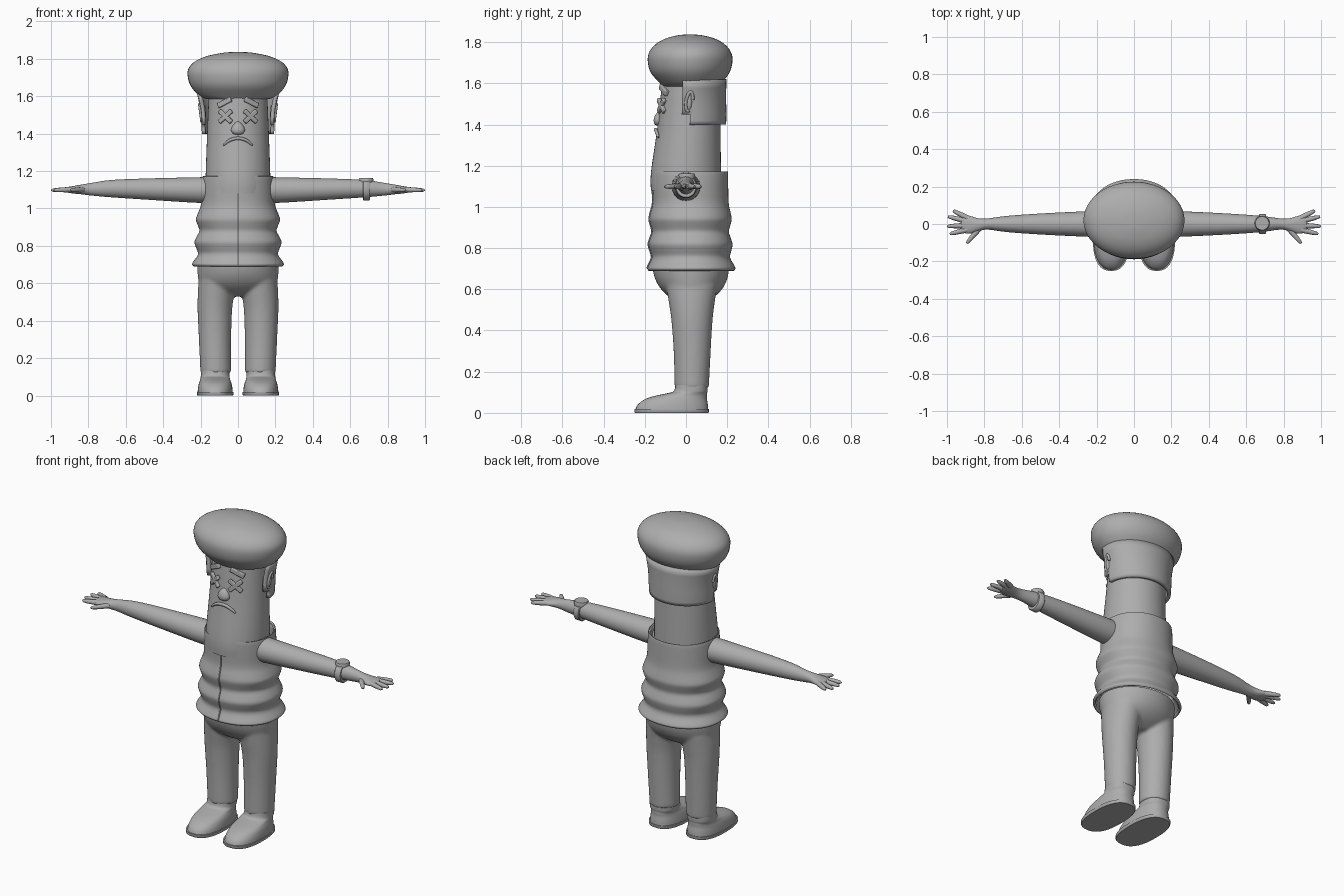
import bpy, bmesh, math
from mathutils import Vector

if "Cube" in bpy.data.objects:
    bpy.data.objects.remove(bpy.data.objects["Cube"])

grey = bpy.data.materials.new("plain grey")
grey.use_nodes = True
grey.diffuse_color = (0.42, 0.42, 0.42, 1)
grey.node_tree.nodes["Principled BSDF"].inputs["Base Color"].default_value = grey.diffuse_color


def finish(ob, name, angle=45):
    ob.name = name
    ob.data.materials.clear()
    ob.data.materials.append(grey)
    bpy.ops.object.select_all(action="DESELECT")
    bpy.context.view_layer.objects.active = ob
    ob.select_set(True)
    bpy.ops.object.shade_smooth_by_angle(angle=math.radians(angle))
    return ob


def resample(rows, steps):
    """Catmull-Rom interpolation through the given sections."""
    out = []
    rows = [Vector(r) for r in rows]
    for i in range(len(rows) - 1):
        p, q = rows[i], rows[i + 1]
        a = rows[i - 1] if i else p
        b = rows[i + 2] if i + 2 < len(rows) else q
        for k in range(steps):
            t = k / steps
            out.append(0.5 * (2 * p + (q - a) * t + (2 * a - 5 * p + 4 * q - b) * t ** 2
                              + (3 * p - a - 3 * q + b) * t ** 3))
    return out + [rows[-1]]


def add_loft(bm, rows, axis="z", steps=4, sides=48, power=2, caps=True):
    """Rows are (position, centre a, centre b, radius a, radius b)."""
    rings = []
    for t, a, b, ra, rb in resample(rows, steps):
        ring = []
        for k in range(sides):
            c, s = math.cos(math.tau * k / sides), math.sin(math.tau * k / sides)
            u = a + ra * math.copysign(abs(c) ** (2 / power), c)
            v = b + rb * math.copysign(abs(s) ** (2 / power), s)
            ring.append(bm.verts.new((u, v, t) if axis == "z" else (t, u, v)))
        rings.append(ring)
    for r, q in zip(rings, rings[1:]):
        for k in range(sides):
            n = (k + 1) % sides
            bm.faces.new((r[k], r[n], q[n], q[k]))
    if caps:
        bm.faces.new(rings[0])
        bm.faces.new(rings[-1])


def to_object(bm, name):
    bmesh.ops.recalc_face_normals(bm, faces=bm.faces)
    me = bpy.data.meshes.new(name)
    bm.to_mesh(me)
    bm.free()
    ob = bpy.data.objects.new(name, me)
    bpy.context.collection.objects.link(ob)
    return finish(ob, name)


def loft(name, rows, **kw):
    bm = bmesh.new()
    add_loft(bm, rows, **kw)
    return to_object(bm, name)


def tube(name, points, radius, taper=None):
    cu = bpy.data.curves.new(name, "CURVE")
    cu.dimensions, cu.bevel_depth, cu.bevel_resolution, cu.use_fill_caps = "3D", radius, 3, True
    sp = cu.splines.new("POLY")
    sp.points.add(len(points) - 1)
    for i, p in enumerate(points):
        sp.points[i].co = (*p, 1)
        sp.points[i].radius = taper[i] if taper else 1
    ob = bpy.data.objects.new(name, cu)
    bpy.context.collection.objects.link(ob)
    bpy.ops.object.select_all(action="DESELECT")
    bpy.context.view_layer.objects.active = ob
    ob.select_set(True)
    bpy.ops.object.convert(target="MESH")
    return finish(bpy.context.object, name, 60)


def ball(name, loc, scale):
    bpy.ops.mesh.primitive_uv_sphere_add(segments=24, ring_count=16, location=loc)
    bpy.context.object.scale = scale
    return finish(bpy.context.object, name)


def bar(name, loc, size, rot):
    bpy.ops.mesh.primitive_cube_add(size=1, location=loc, rotation=rot)
    ob = bpy.context.object
    ob.scale = size
    bpy.ops.object.transform_apply(location=False, rotation=False, scale=True)
    bev = ob.modifiers.new("soft edges", "BEVEL")
    bev.width, bev.segments = 0.005, 2
    return finish(ob, name, 60)


def face_y(x, z):
    """Front surface of the head."""
    k = (z - 1.17) / 0.43
    rx, ry, cy = 0.173 - 0.018 * k, 0.17 - 0.03 * k, 0.025 * k
    return cy - ry * math.sqrt(max(0, 1 - (x / rx) ** 2))


# Head and beret
loft("head", [(1.08, 0, 0, .173, .17), (1.17, 0, 0, .173, .17), (1.4, 0, .015, .165, .152),
              (1.64, 0, .026, .155, .14)])
loft("beret", [(1.585, 0, .025, .165, .14), (1.6, 0, .023, .205, .15), (1.65, 0, .02, .25, .19),
               (1.7, 0, .02, .268, .205), (1.745, 0, .02, .266, .201), (1.785, 0, .02, .232, .173),
               (1.815, 0, .02, .165, .125), (1.833, 0, .02, .075, .06), (1.837, 0, .02, .01, .01)])

# Hair around the back, with stepped sideburns
bm = bmesh.new()
add_loft(bm, [(1.4, 0, .018, .173, .157), (1.45, 0, .02, .176, .156), (1.53, 0, .022, .181, .153),
              (1.62, 0, .024, .2, .152)], steps=2, sides=80, caps=False)
doomed = []
for f in bm.faces:
    c = f.calc_center_median()
    if c.y < (0.02 if c.z < 1.45 else -0.012):
        doomed.append(f)
bmesh.ops.delete(bm, geom=doomed, context="FACES")
hair = to_object(bm, "hair")
shell = hair.modifiers.new("thickness", "SOLIDIFY")
shell.thickness = 0.02

# Face
nose = loft("nose", [(1.393, 0, -.13, .006, .005), (1.4, 0, -.133, .026, .018),
                     (1.418, 0, -.133, .037, .024), (1.44, 0, -.13, .03, .022),
                     (1.458, 0, -.125, .016, .014), (1.467, 0, -.122, .004, .004)], sides=24)
mouth = []
for i in range(17):
    u = i / 8 - 1
    x, z = 0.078 * u, 1.375 - 0.037 * abs(u) ** 2.2
    mouth.append((x, face_y(x, z) - 0.004, z))
tube("mouth", mouth, 0.009, [0.5 + 0.5 * math.sqrt(1 - (i / 8 - 1) ** 2) for i in range(17)])
for s, side in ((1, "left"), (-1, "right")):
    turn = 0.4 * s
    for n, tilt in enumerate((0.72, -0.72)):
        bar(f"{side}_eye_cross_{n + 1}", (s * .067, face_y(.067, 1.49) - .004, 1.492),
            (.093, .018, .024), (0, tilt, turn))
    bar(f"{side}_eyebrow", (s * .072, face_y(.072, 1.57) - .004, 1.567),
        (.084, .022, .028), (0, .45 * s, turn))
    # Ear with a raised rim
    ball(f"{side}_ear", (s * .188, .015, 1.512), (.018, .017, .046))
    rim = []
    for i in range(15):
        a = math.radians(-110 + i * 20)
        rim.append((s * (.2 + .006 * math.sin(a)), .016 - .017 * math.cos(a + .4), 1.512 + .046 * math.sin(a)))
    tube(f"{side}_ear_rim", rim, 0.008)

# Quilted vest with a notch at the collar
vest_rows = [(.69, 0, .026, .236, .207), (.7, 0, .026, .246, .214), (.715, 0, .026, .24, .209),
             (.755, 0, .024, .214, .19), (.79, 0, .023, .224, .198), (.82, 0, .022, .233, .204),
             (.85, 0, .022, .221, .195), (.88, 0, .022, .206, .186), (.91, 0, .022, .215, .193),
             (.94, 0, .022, .225, .2), (.97, 0, .022, .216, .195), (1.02, 0, .023, .198, .184),
             (1.1, 0, .021, .194, .184), (1.165, 0, .02, .19, .184), (1.172, 0, .02, .185, .18)]
bm = bmesh.new()
add_loft(bm, vest_rows, steps=3, sides=80, power=2.15, caps=False)
for v in bm.verts:
    if v.co.y < 0 and v.co.z > 1.1:
        v.co.z -= 0.035 * max(0, 1 - abs(v.co.x) / 0.05) * (v.co.z - 1.1) / 0.07
vest = to_object(bm, "vest")
shell = vest.modifiers.new("thickness", "SOLIDIFY")
shell.thickness = 0.014
tube("vest_zip", [(0, r[2] - r[4] - .001, min(r[0], 1.135)) for r in resample(vest_rows[1:-1], 3)], 0.004)

# Trousers, fused into one smooth skin
bm = bmesh.new()
add_loft(bm, [(.53, 0, .03, .11, .05), (.56, 0, .028, .17, .105), (.6, 0, .027, .206, .148),
              (.65, 0, .025, .216, .175), (.71, 0, .023, .219, .188)])
for s in (1, -1):
    add_loft(bm, [(.12, s * .119, .028, .082, .083), (.3, s * .123, .03, .086, .09),
                  (.45, s * .124, .029, .092, .1), (.54, s * .118, .028, .097, .112),
                  (.62, s * .11, .028, .1, .125)])
trousers = to_object(bm, "trousers")
skin = trousers.modifiers.new("fuse", "REMESH")
skin.mode, skin.voxel_size, skin.use_smooth_shade = "VOXEL", 0.009, True
relax = trousers.modifiers.new("relax", "SMOOTH")
relax.factor, relax.iterations = 0.5, 6

for s, side in ((1, "left"), (-1, "right")):
    # Shoe
    cx = s * .122
    loft(f"{side}_sole", [(0, cx, -.07, .095, .178), (.004, cx, -.07, .098, .181), (.018, cx, -.07, .098, .181)],
         steps=1, power=2.5)
    loft(f"{side}_shoe", [(.016, cx, -.069, .094, .177), (.04, cx, -.064, .092, .17),
                          (.065, cx, -.05, .087, .152), (.082, cx, -.026, .081, .128),
                          (.094, cx, .002, .078, .1), (.105, cx, .022, .077, .082),
                          (.135, cx, .027, .077, .078)], power=2.3)
    # Arm and palm
    loft(f"{side}_arm", [(s * x, y, z, ry, rz) for x, y, z, ry, rz in (
        (.14, 0, 1.098, .07, .07), (.25, 0, 1.099, .068, .067), (.5, 0, 1.104, .056, .056),
        (.68, 0, 1.106, .043, .046), (.78, 0, 1.103, .03, .034), (.83, -.004, 1.102, .034, .027),
        (.88, -.004, 1.1, .048, .02), (.915, .002, 1.1, .046, .014), (.925, .002, 1.1, .036, .008))],
        axis="x", sides=32)
    # Fingers and thumb
    digits = {"little_finger": ((.89, .032), (.968, .072)), "ring_finger": ((.89, .014), (.995, .04)),
              "middle_finger": ((.89, -.008), (.999, -.012)), "index_finger": ((.89, -.03), (.985, -.053)),
              "thumb": ((.82, -.016), (.895, -.104))}
    for digit, (a, b) in digits.items():
        pts = []
        for t in (0, .35, .7, .92, 1):
            pts.append((s * (a[0] + (b[0] - a[0]) * t), a[1] + (b[1] - a[1]) * t, 1.101 - .003 * t))
        tube(f"{side}_{digit}", pts, 0.014, [1.05, 1, .85, .65, .3])

# Watch on the left wrist
loft("watch_band", [(.668, 0, 1.1, .05, .054), (.672, 0, 1.1, .054, .058), (.702, 0, 1.1, .053, .057),
                    (.706, 0, 1.1, .049, .053)], axis="x", steps=1)
loft("watch_case", [(1.135, .685, .004, .037, .037), (1.154, .685, .004, .04, .04),
                    (1.162, .685, .004, .036, .036)], steps=1, sides=32)
